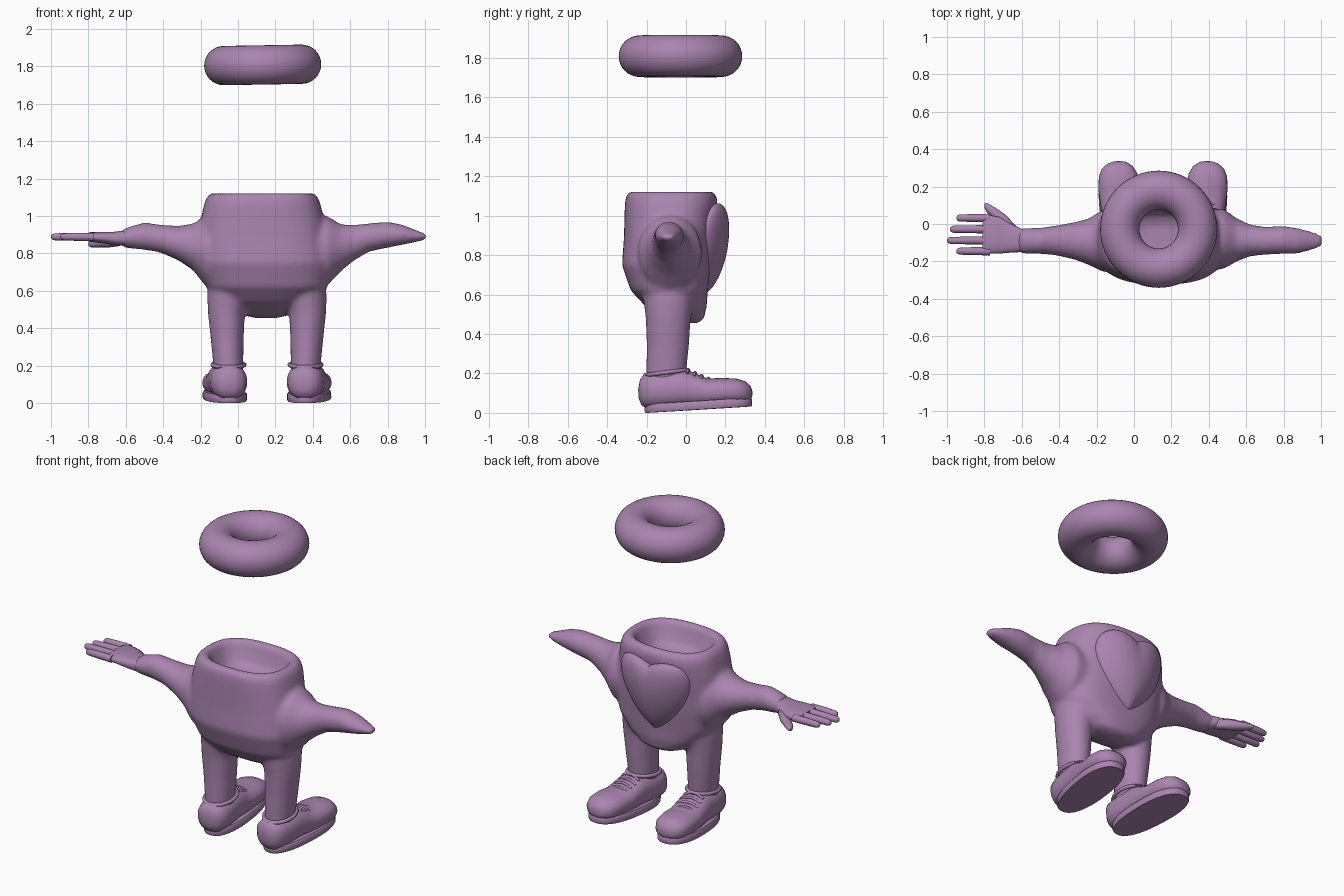
import bpy, bmesh, math
from mathutils import Matrix, Vector

cube = bpy.data.objects.get("Cube")
if cube:
    bpy.data.objects.remove(cube, do_unlink=True)

mat = bpy.data.materials.new("soft_purple")
mat.use_nodes = True
COLOUR = (0.40, 0.235, 0.43, 1)
mat.diffuse_color = COLOUR
mat.node_tree.nodes["Principled BSDF"].inputs["Base Color"].default_value = COLOUR

MID = 0.155  # mirror line between the legs


def spow(v, e):
    return math.copysign(abs(v) ** e, v)


def loft(bm, axis, stations, n=2.0, seg=32):
    """Skin superellipse rings (t, a, b, ra, rb) strung along one axis."""
    rings = []
    for t, a, b, ra, rb in stations:
        ring = []
        for i in range(seg):
            u = math.tau * i / seg
            p = a + ra * spow(math.cos(u), 2 / n)
            q = b + rb * spow(math.sin(u), 2 / n)
            co = {"x": (t, p, q), "y": (p, t, q), "z": (p, q, t)}[axis]
            ring.append(bm.verts.new(co))
        rings.append(ring)
    for r0, r1 in zip(rings, rings[1:]):
        for i in range(seg):
            j = (i + 1) % seg
            bm.faces.new((r0[i], r0[j], r1[j], r1[i]))
    bm.faces.new(rings[0])
    bm.faces.new(rings[-1])


def finish(bm, name, matrix=None, angle=40):
    bmesh.ops.recalc_face_normals(bm, faces=bm.faces)
    if matrix:
        bm.transform(matrix)
    me = bpy.data.meshes.new(name)
    bm.to_mesh(me)
    bm.free()
    me.materials.append(mat)
    ob = bpy.data.objects.new(name, me)
    bpy.context.collection.objects.link(ob)
    bpy.ops.object.select_all(action="DESELECT")
    ob.select_set(True)
    bpy.context.view_layer.objects.active = ob
    bpy.ops.object.shade_smooth_by_angle(angle=math.radians(angle))
    return ob


def ring_mesh(bm, R, r, squash=1.0, seg=48, sides=20):
    grid = []
    for i in range(seg):
        u = math.tau * i / seg
        row = []
        for j in range(sides):
            v = math.tau * j / sides
            d = R + r * math.cos(v)
            row.append(bm.verts.new((d * math.cos(u), d * squash * math.sin(u), r * math.sin(v))))
        grid.append(row)
    for i in range(seg):
        for j in range(sides):
            k, m = (i + 1) % seg, (j + 1) % sides
            bm.faces.new((grid[i][j], grid[k][j], grid[k][m], grid[i][m]))


# Torso with hollow top, arms and legs, melted into one skin
bm = bmesh.new()
loft(bm, "z", [
    (.455, .15, .02, .06, .04), (.475, .15, 0, .14, .09), (.54, .15, -.05, .24, .155),
    (.62, .155, -.085, .32, .195), (.75, .145, -.1, .35, .225), (.88, .135, -.09, .345, .225),
    (.98, .13, -.082, .33, .23), (1.06, .13, -.075, .312, .235), (1.1, .13, -.075, .298, .23),
    (1.125, .13, -.075, .27, .205), (1.115, .13, -.075, .24, .17), (1.06, .13, -.075, .215, .15),
    (1.0, .13, -.075, .18, .125), (.975, .13, -.075, .1, .07)], n=2.6, seg=48)
loft(bm, "x", [
    (0, -.09, .8, .17, .2), (-.17, -.09, .81, .165, .19), (-.24, -.095, .835, .125, .125),
    (-.32, -.09, .855, .1, .092), (-.42, -.088, .88, .08, .074), (-.5, -.09, .893, .07, .074),
    (-.58, -.09, .885, .069, .058), (-.62, -.09, .882, .064, .048)])
loft(bm, "x", [
    (.3, -.09, .8, .17, .2), (.48, -.08, .815, .16, .185), (.55, -.085, .83, .115, .125),
    (.62, -.088, .857, .085, .096), (.7, -.09, .885, .075, .076), (.8, -.085, .9, .075, .07),
    (.88, -.09, .9, .068, .054), (.95, -.09, .893, .05, .033), (1.0, -.09, .89, .032, .018),
    (1.01, -.09, .89, .015, .008)])
for s in (-1, 1):
    loft(bm, "z", [
        (.14, MID + s * .207, -.1, .078, .1), (.2, MID + s * .207, -.1, .08, .102),
        (.35, MID + s * .213, -.092, .089, .108), (.48, MID + s * .217, -.09, .099, .115),
        (.58, MID + s * .208, -.088, .112, .128), (.7, MID + s * .18, -.09, .12, .13)])
body = finish(bm, "body")
rm = body.modifiers.new("merge", "REMESH")
rm.mode = "VOXEL"
rm.voxel_size = 0.013
rm.use_smooth_shade = True
sm = body.modifiers.new("soften", "SMOOTH")
sm.factor = 0.5
sm.iterations = 10

# Open hand: palm, four fingers, thumb
bm = bmesh.new()
loft(bm, "x", [
    (-.55, -.09, .885, .055, .04), (-.6, -.088, .882, .062, .042), (-.66, -.075, .88, .078, .036),
    (-.72, -.06, .885, .098, .031), (-.79, -.055, .888, .104, .026), (-.81, -.055, .888, .095, .018)],
    n=2.6)
for y, tip in ((.032, -.95), (-.028, -.985), (-.088, -1.0), (-.145, -.95)):
    loft(bm, "x", [(-.77, y, .888, .023, .022), (-.86, y, .889, .021, .022),
                   (tip + .02, y, .889, .019, .019), (tip + .006, y, .889, .014, .014),
                   (tip, y, .889, .006, .006)], seg=14)
loft(bm, "x", [(-.63, -.04, .87, .03, .03), (-.69, .01, .862, .042, .03), (-.74, .05, .855, .036, .023),
               (-.785, .085, .85, .027, .018), (-.8, .098, .85, .012, .009)], seg=16)
finish(bm, "hand", angle=60)

# Puffy heart on the chest: a sphere sheared upward away from its centre line
bm = bmesh.new()
bmesh.ops.create_uvsphere(bm, u_segments=48, v_segments=32, radius=1)
for v in bm.verts:
    x, y, z = v.co
    x, z = .235 * x, .212 * (z + .6 * abs(x))
    v.co = (x + .135, .125 + .082 * y + .2 * z - .9 * x * x, z + .815)
finish(bm, "heart", angle=50)

# Ring hovering over the body
bm = bmesh.new()
ring_mesh(bm, .208, .105, seg=64, sides=32)
finish(bm, "floating_ring",
       Matrix.Translation((.132, -.028, 1.808)) @ Matrix.Rotation(math.radians(-1), 4, "Y"))

# Shoes: upper, sole, ankle collar and laces
for s, side in ((-1, "right"), (1, "left")):
    place = (Matrix.Translation((MID + s * .2, -.2, 0))
             @ Matrix.Rotation(-s * math.radians(5), 4, "Z")
             @ Matrix.Rotation(math.radians(3.5), 4, "X"))
    bm = bmesh.new()
    loft(bm, "y", [
        (-.033, 0, .1, .03, .03), (-.022, 0, .105, .06, .065), (0, 0, .11, .085, .088),
        (.05, 0, .11, .098, .092), (.12, 0, .11, .1, .095), (.2, 0, .112, .1, .096),
        (.25, 0, .1, .102, .09), (.32, 0, .085, .108, .07), (.4, 0, .085, .111, .068),
        (.47, 0, .08, .103, .065), (.51, 0, .075, .083, .055), (.535, 0, .07, .05, .035),
        (.542, 0, .07, .02, .015)], n=2.3)
    finish(bm, side + "_shoe_upper", place, 60)

    bm = bmesh.new()
    loft(bm, "z", [(0, 0, .265, .11, .27), (.008, 0, .265, .114, .274),
                   (.036, 0, .265, .114, .274), (.044, 0, .265, .108, .268)], n=2.4, seg=48)
    for v in bm.verts:
        v.co.x *= 1 + .07 * (v.co.y - .265) / .27
    finish(bm, side + "_sole", place)

    bm = bmesh.new()
    ring_mesh(bm, .085, .011, squash=1.25, sides=10)
    tilt = Matrix.Translation((MID + s * .206, -.098, .205)) @ Matrix.Rotation(math.radians(7), 4, "X")
    finish(bm, side + "_ankle_collar", tilt)

    for k in range(4):
        cu = bpy.data.curves.new(side + "_lace", "CURVE")
        cu.dimensions = "3D"
        cu.bevel_depth = .008
        cu.bevel_resolution = 2
        cu.use_fill_caps = True
        sp = cu.splines.new("POLY")
        sp.points.add(8)
        y, top = .225 + .033 * k, .207 - .017 * k
        for i, p in enumerate(sp.points):
            x = (i / 4 - 1) * .062
            p.co = (*(place @ Vector((x, y, top - 5.5 * x * x))), 1)
        cu.materials.append(mat)
        lace = bpy.data.objects.new(f"{side}_lace_{k + 1}", cu)
        bpy.context.collection.objects.link(lace)
